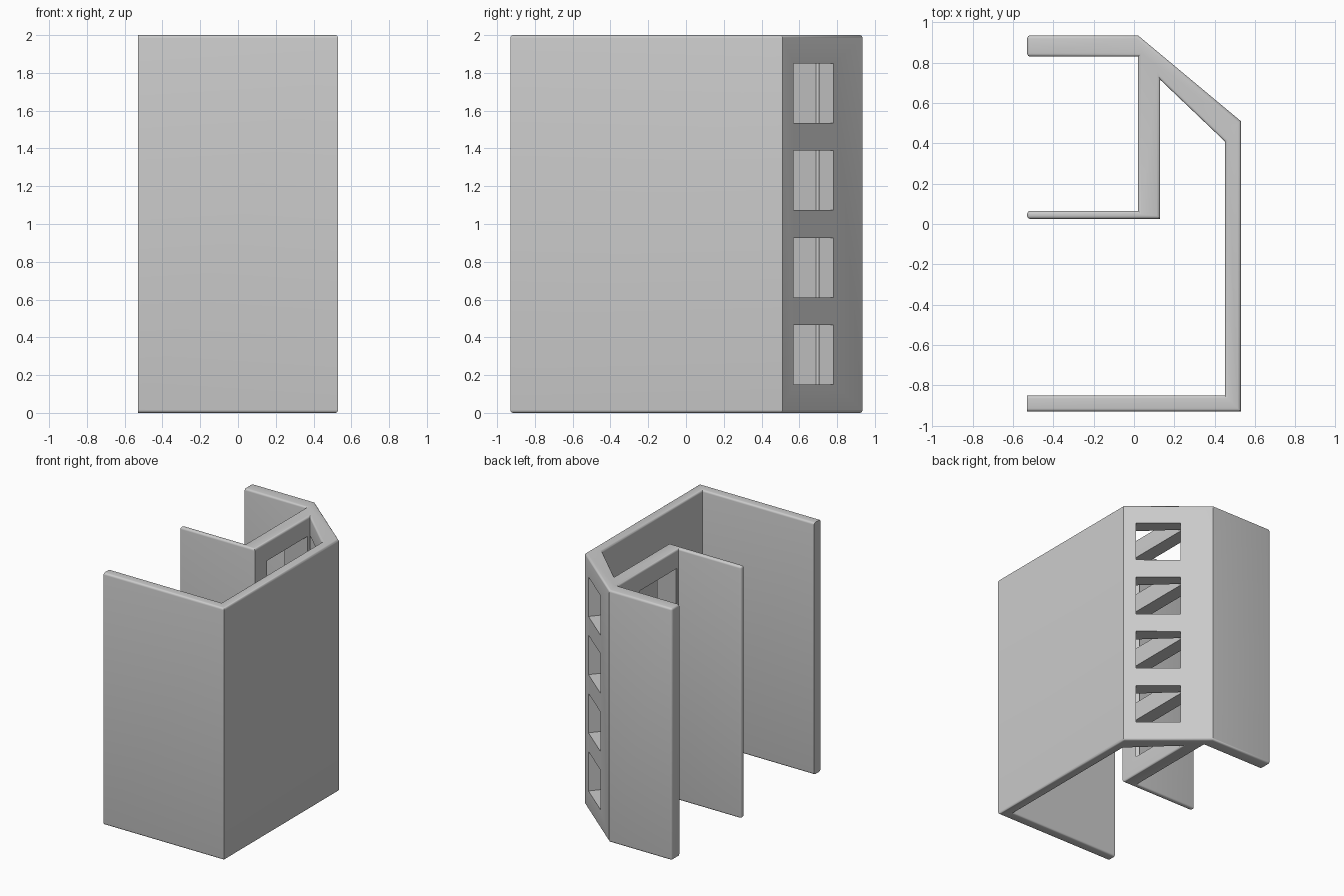
import bpy
import bmesh
import math
from mathutils import Vector, Matrix

cube = bpy.data.objects.get("Cube")
if cube:
    bpy.data.objects.remove(cube, do_unlink=True)

HEIGHT = 2.0
ROUND = 0.016

grey = bpy.data.materials.new("plain grey")
grey.use_nodes = True
colour = (0.6, 0.6, 0.6, 1)
grey.diffuse_color = colour
grey.node_tree.nodes["Principled BSDF"].inputs["Base Color"].default_value = colour


def to_object(name, bm):
    mesh = bpy.data.meshes.new(name)
    bmesh.ops.recalc_face_normals(bm, faces=bm.faces)
    bm.to_mesh(mesh)
    bm.free()
    mesh.materials.append(grey)
    obj = bpy.data.objects.new(name, mesh)
    bpy.context.collection.objects.link(obj)
    return obj


# Plan outline of the bracket: front wall, side wall, slanted wall, back flange, rib, tab
outline = [
    (-0.53, -0.93), (0.53, -0.93), (0.53, 0.51), (0.02, 0.935),
    (-0.53, 0.935), (-0.53, 0.83), (0.02, 0.83), (0.02, 0.065),
    (-0.53, 0.065), (-0.53, 0.025), (0.13, 0.025), (0.13, 0.715),
    (0.45, 0.41), (0.45, -0.85), (-0.53, -0.85),
]
bm = bmesh.new()
base = bm.faces.new([bm.verts.new((x, y, 0)) for x, y in outline])
top = bmesh.ops.extrude_face_region(bm, geom=[base])["geom"]
bmesh.ops.translate(bm, vec=(0, 0, HEIGHT),
                    verts=[g for g in top if isinstance(g, bmesh.types.BMVert)])


# Round all rims, and the upright edges of the flange and tab tips
def is_rounded(edge):
    a, b = (v.co for v in edge.verts)
    at_tip = a.x < -0.5 and b.x < -0.5
    if at_tip:
        return a.y > 0
    return abs(a.z - b.z) < 0.01


bmesh.ops.bevel(bm, geom=[e for e in bm.edges if is_rounded(e)], offset=ROUND,
                segments=4, profile=0.5, affect='EDGES', clamp_overlap=True)
bracket = to_object("bracket_wall", bm)

# Four windows cut square to the slanted wall and on through the rib
normal = Vector((0.64, 0.768, 0)).normalized()
start = Vector((0.332, 0.675, 0))
near, far = 0.1, -0.652
turn = Matrix.Rotation(math.atan2(normal.y, normal.x), 4, 'Z')
size = Matrix.Diagonal((near - far, 0.328, 0.314, 1))
bm = bmesh.new()
for i in range(4):
    centre = start + normal * (near + far) / 2
    centre.z = 0.307 + i * 0.462
    bmesh.ops.create_cube(bm, size=1, matrix=Matrix.Translation(centre) @ turn @ size)
cutter = to_object("window_cutter", bm)
cutter.hide_render = True
cutter.hide_set(True)
cutter.display_type = 'WIRE'

cut = bracket.modifiers.new("windows", 'BOOLEAN')
cut.object = cutter
cut.operation = 'DIFFERENCE'
cut.solver = 'EXACT'

# Apply the cut and keep only the finished bracket
bpy.ops.object.select_all(action='DESELECT')
bpy.context.view_layer.objects.active = bracket
bracket.select_set(True)
bpy.ops.object.modifier_apply(modifier=cut.name)
bpy.data.objects.remove(cutter, do_unlink=True)
bpy.ops.object.shade_smooth_by_angle(angle=math.radians(35))
